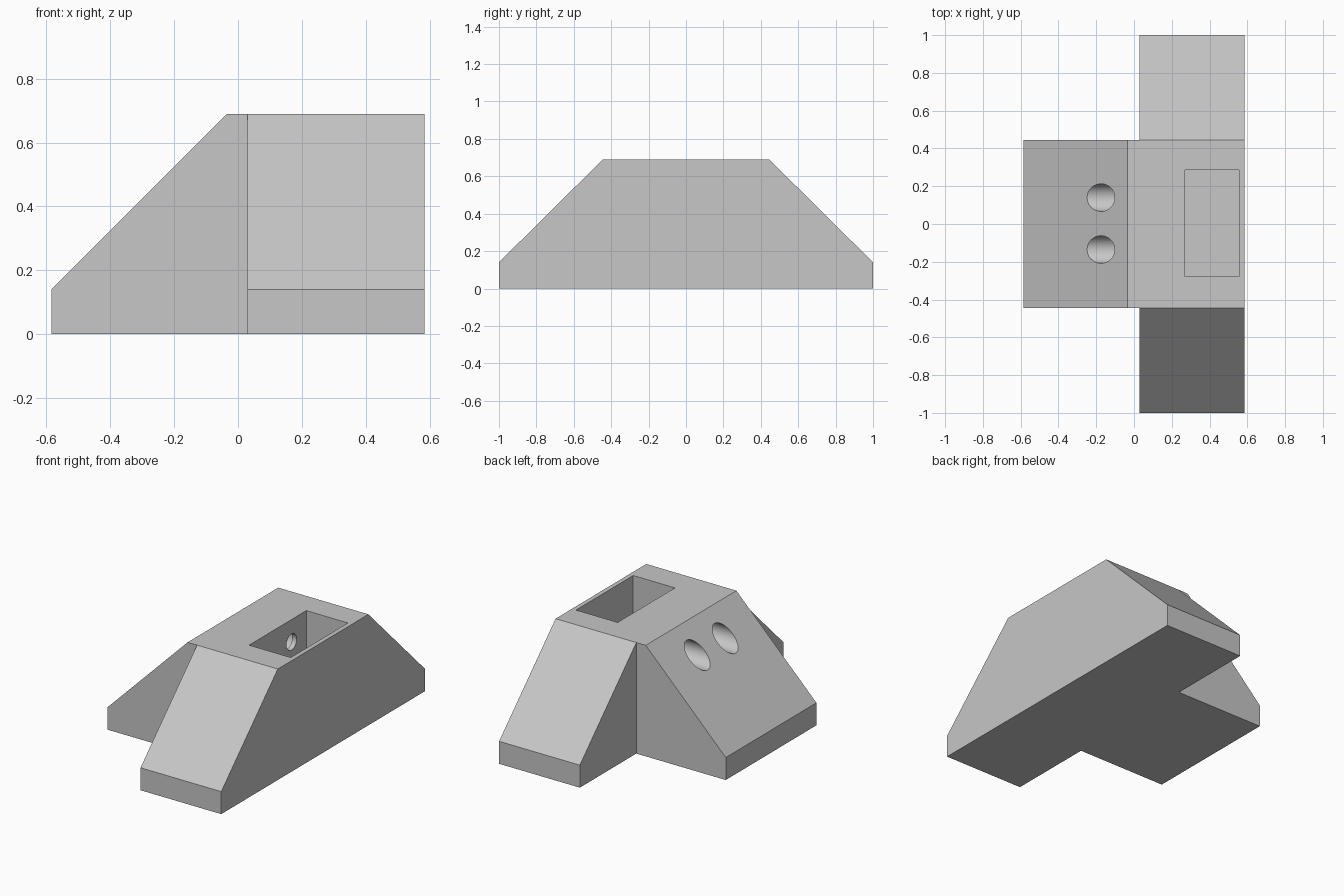
import bpy, bmesh, math
from mathutils import Matrix, Vector

if "Cube" in bpy.data.objects:
    bpy.data.objects.remove(bpy.data.objects["Cube"])

HX, HY, TOP, BASE = 0.585, 0.445, 0.69, 0.14


def prism(name, profile, offset):
    """Extrude a closed planar profile along an offset vector."""
    bm = bmesh.new()
    face = bm.faces.new([bm.verts.new(p) for p in profile])
    ext = bmesh.ops.extrude_face_region(bm, geom=[face])
    moved = [g for g in ext["geom"] if isinstance(g, bmesh.types.BMVert)]
    bmesh.ops.translate(bm, verts=moved, vec=Vector(offset))
    bmesh.ops.recalc_face_normals(bm, faces=bm.faces[:])
    return finish(name, bm)


def rod(name, x0, x1, y, z, r):
    """Cylinder lying along x."""
    bm = bmesh.new()
    bmesh.ops.create_cone(bm, cap_ends=True, segments=48, radius1=r, radius2=r, depth=x1 - x0,
                          matrix=Matrix.Translation(((x0 + x1) / 2, y, z))
                          @ Matrix.Rotation(math.pi / 2, 4, 'Y'))
    return finish(name, bm)


def finish(name, bm):
    mesh = bpy.data.meshes.new(name)
    bm.to_mesh(mesh)
    bm.free()
    ob = bpy.data.objects.new(name, mesh)
    bpy.context.collection.objects.link(ob)
    return ob


def combine(target, other, operation):
    """Apply a boolean and discard the helper."""
    mod = target.modifiers.new("combine", 'BOOLEAN')
    mod.operation, mod.solver, mod.object = operation, 'EXACT', other
    bpy.context.view_layer.objects.active = target
    bpy.ops.object.modifier_apply(modifier=mod.name)
    bpy.data.objects.remove(other)


# Long wall foot with a sloped wing at each end
body = prism("bracket_body",
             [(0.03, -1, 0), (0.03, 1, 0), (0.03, 1, BASE),
              (0.03, HY, TOP), (0.03, -HY, TOP), (0.03, -1, BASE)],
             (HX - 0.03, 0, 0))

# Sloped foot reaching out to the left
foot = prism("side_foot",
             [(-HX, -HY, 0), (0.03, -HY, 0), (0.03, -HY, TOP),
              (-0.035, -HY, TOP), (-HX, -HY, BASE)],
             (0, 2 * HY, 0))
combine(body, foot, 'UNION')

# Rectangular pocket in the top
pocket = prism("pocket_cutter",
               [(0.27, -0.277, 0.41), (0.557, -0.277, 0.41),
                (0.557, 0.285, 0.41), (0.27, 0.285, 0.41)],
               (0, 0, 0.5))
combine(body, pocket, 'DIFFERENCE')

# Two stepped screw holes from the slope into the pocket
for y in (-0.135, 0.14):
    combine(body, rod("head_cutter", -0.5, 0.24, y, 0.55, 0.073), 'DIFFERENCE')
    combine(body, rod("shaft_cutter", 0.1, 0.35, y, 0.55, 0.05), 'DIFFERENCE')

# Merge leftover coplanar faces
bm = bmesh.new()
bm.from_mesh(body.data)
bmesh.ops.remove_doubles(bm, verts=bm.verts[:], dist=1e-5)
bmesh.ops.dissolve_limit(bm, angle_limit=math.radians(0.5), verts=bm.verts[:], edges=bm.edges[:])
bm.to_mesh(body.data)
bm.free()

grey = bpy.data.materials.new("light_grey")
grey.diffuse_color = (0.57, 0.57, 0.57, 1)
grey.use_nodes = True
grey.node_tree.nodes["Principled BSDF"].inputs["Base Color"].default_value = grey.diffuse_color
body.data.materials.clear()
body.data.materials.append(grey)
for poly in body.data.polygons:
    poly.material_index = 0

bpy.ops.object.select_all(action='DESELECT')
body.select_set(True)
bpy.context.view_layer.objects.active = body
bpy.ops.object.shade_smooth_by_angle(angle=math.radians(30))
